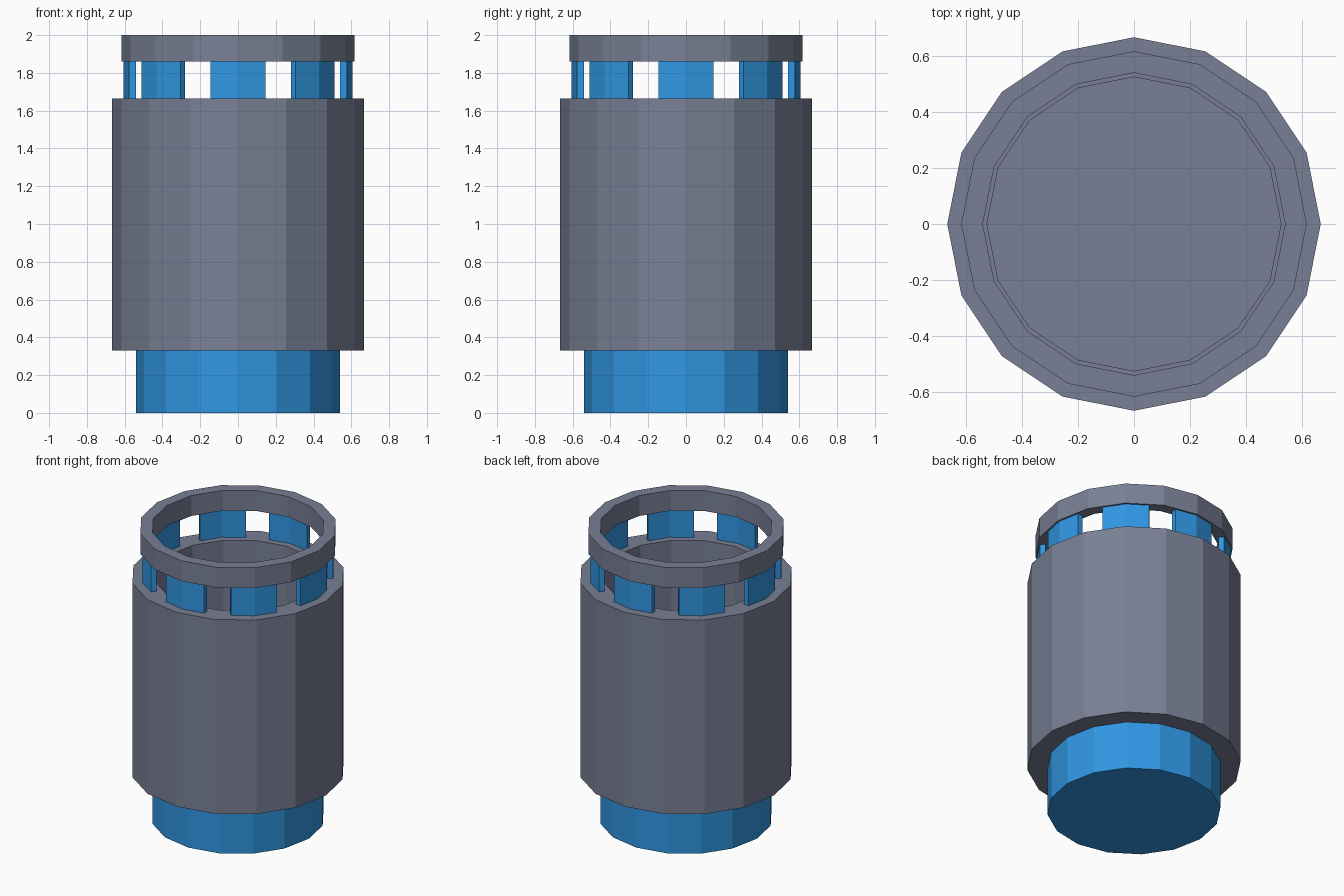
import bpy, bmesh, math

if "Cube" in bpy.data.objects:
    bpy.data.objects.remove(bpy.data.objects["Cube"])

SIDES = 16


def material(name, color):
    m = bpy.data.materials.new(name)
    m.diffuse_color = (*color, 1)
    m.use_nodes = True
    m.node_tree.nodes["Principled BSDF"].inputs["Base Color"].default_value = m.diffuse_color
    return m


GREY = material("slate grey", (0.19, 0.215, 0.30))
BLUE = material("bright blue", (0.03, 0.305, 0.76))


def finish(name, bm, mat):
    bmesh.ops.recalc_face_normals(bm, faces=bm.faces)
    me = bpy.data.meshes.new(name)
    bm.to_mesh(me)
    bm.free()
    me.materials.append(mat)
    ob = bpy.data.objects.new(name, me)
    bpy.context.collection.objects.link(ob)
    return ob


def lathe(name, profile, mat, closed=False):
    """Revolve (radius, z) points; open profiles get end caps."""
    bm = bmesh.new()
    rings = []
    for r, z in profile:
        rings.append([bm.verts.new((r * math.cos(a), r * math.sin(a), z))
                      for a in (2 * math.pi * i / SIDES for i in range(SIDES))])
    pairs = list(zip(rings, rings[1:]))
    if closed:
        pairs.append((rings[-1], rings[0]))
    else:
        bm.faces.new(rings[0])
        bm.faces.new(rings[-1])
    for a, b in pairs:
        for i in range(SIDES):
            j = (i + 1) % SIDES
            bm.faces.new((a[i], a[j], b[j], b[i]))
    return finish(name, bm, mat)


# Blue base plug
lathe("base", [(0.54, 0), (0.54, 0.335)], BLUE)

# Grey body, an open cup
lathe("body", [(0.54, 0.33), (0.667, 0.33), (0.667, 1.664),
               (0.525, 1.664), (0.525, 0.34)], GREY)

# Grey ring at the top
lathe("top_ring", [(0.54, 1.86), (0.617, 1.86), (0.617, 2), (0.54, 2)],
      GREY, closed=True)

# Blue posts between body and ring, each bent along the sixteen-sided outline
half = 0.145
drop = half * math.tan(math.pi / SIDES)
outline = [(0.605 - drop, -half), (0.605, 0), (0.605 - drop, half),
           (0.57 - drop, half), (0.57, 0), (0.57 - drop, -half)]
for k in range(8):
    t = k * math.pi / 4
    c, s = math.cos(t), math.sin(t)
    bm = bmesh.new()
    low, high = ([bm.verts.new((x * c - y * s, x * s + y * c, z))
                  for x, y in outline] for z in (1.66, 1.865))
    bm.faces.new(low)
    bm.faces.new(high)
    for i in range(6):
        j = (i + 1) % 6
        bm.faces.new((low[i], low[j], high[j], high[i]))
    finish(f"post_{k + 1}", bm, BLUE)
